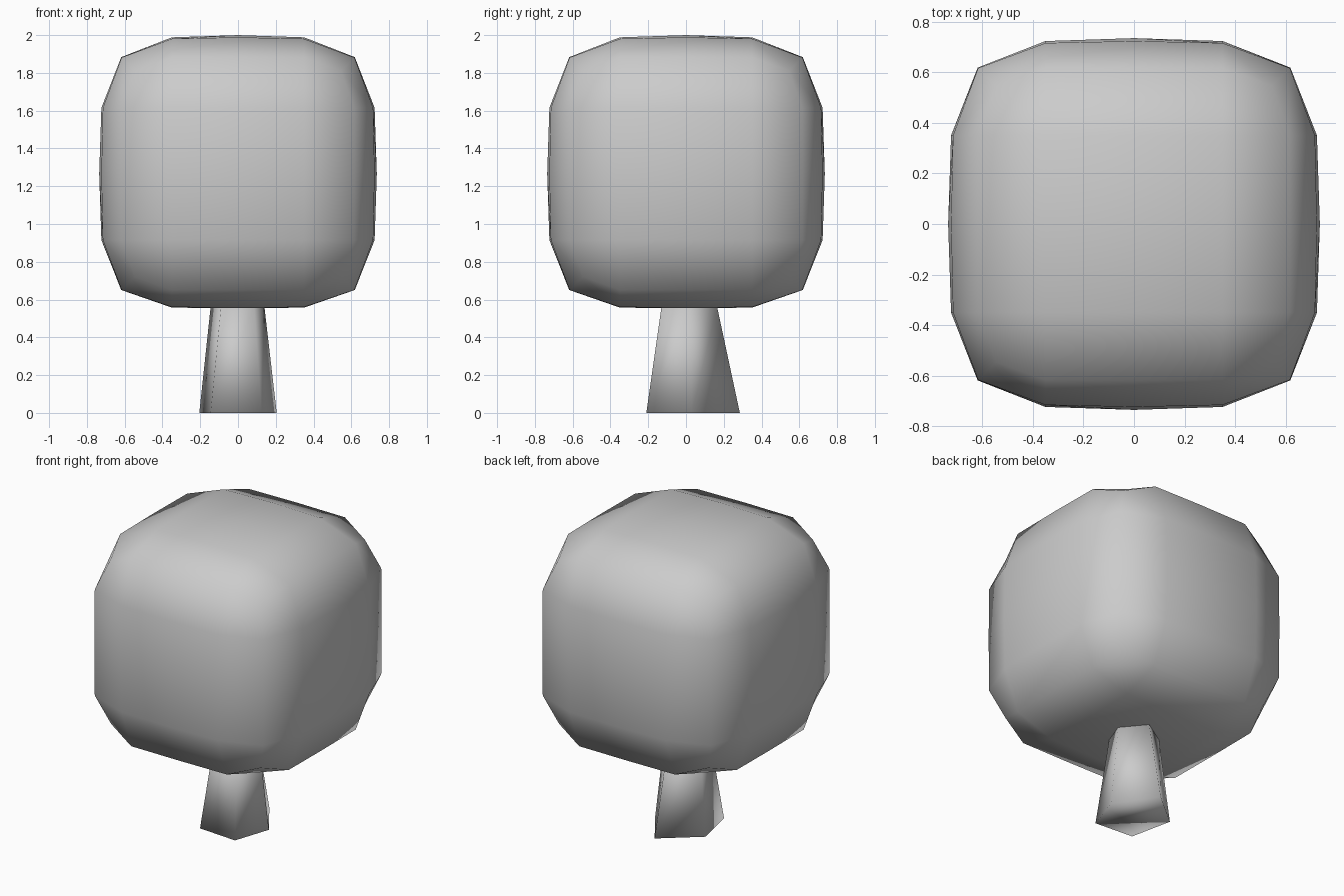
import bpy, bmesh
from mathutils import Vector

if "Cube" in bpy.data.objects:
    bpy.data.objects.remove(bpy.data.objects["Cube"])


def make_object(name, bm):
    bmesh.ops.recalc_face_normals(bm, faces=bm.faces)
    for f in bm.faces:
        f.smooth = True
    mesh = bpy.data.meshes.new(name)
    bm.to_mesh(mesh)
    bm.free()
    ob = bpy.data.objects.new(name, mesh)
    bpy.context.collection.objects.link(ob)
    return ob


# Crown: 2x2x2 segmented cube with bulged face centres, subdivided once
half = 0.70
bm = bmesh.new()
bmesh.ops.create_cube(bm, size=2 * half)
bmesh.ops.subdivide_edges(bm, edges=bm.edges[:], cuts=1, use_grid_fill=True)
for v in bm.verts:
    if abs(v.co.length - half) < 0.01:
        # the underside bulges less than the other faces
        v.co = v.co.normalized() * (0.72 if v.co.z < -0.1 else 0.762)
crown = make_object("crown", bm)
crown.location.z = 1.265
sub = crown.modifiers.new("rounding", 'SUBSURF')
sub.levels = sub.render_levels = 1
sub.use_limit_surface = False

# Trunk: tapered, irregular five-sided column running just into the crown
foot = [(-0.145, -0.19), (0.125, -0.21), (0.205, 0.03), (0.03, 0.285), (-0.205, 0.09)]
neck = [(-0.09, -0.12), (0.085, -0.13), (0.14, 0.02), (0.02, 0.165), (-0.145, 0.06)]
bm = bmesh.new()
lower = [bm.verts.new((x, y, 0)) for x, y in foot]
upper = [bm.verts.new((x, y, 0.56)) for x, y in neck]
bm.faces.new(lower[::-1])
bm.faces.new(upper)
for i in range(5):
    j = (i + 1) % 5
    bm.faces.new((lower[i], lower[j], upper[j], upper[i]))
make_object("trunk", bm)
